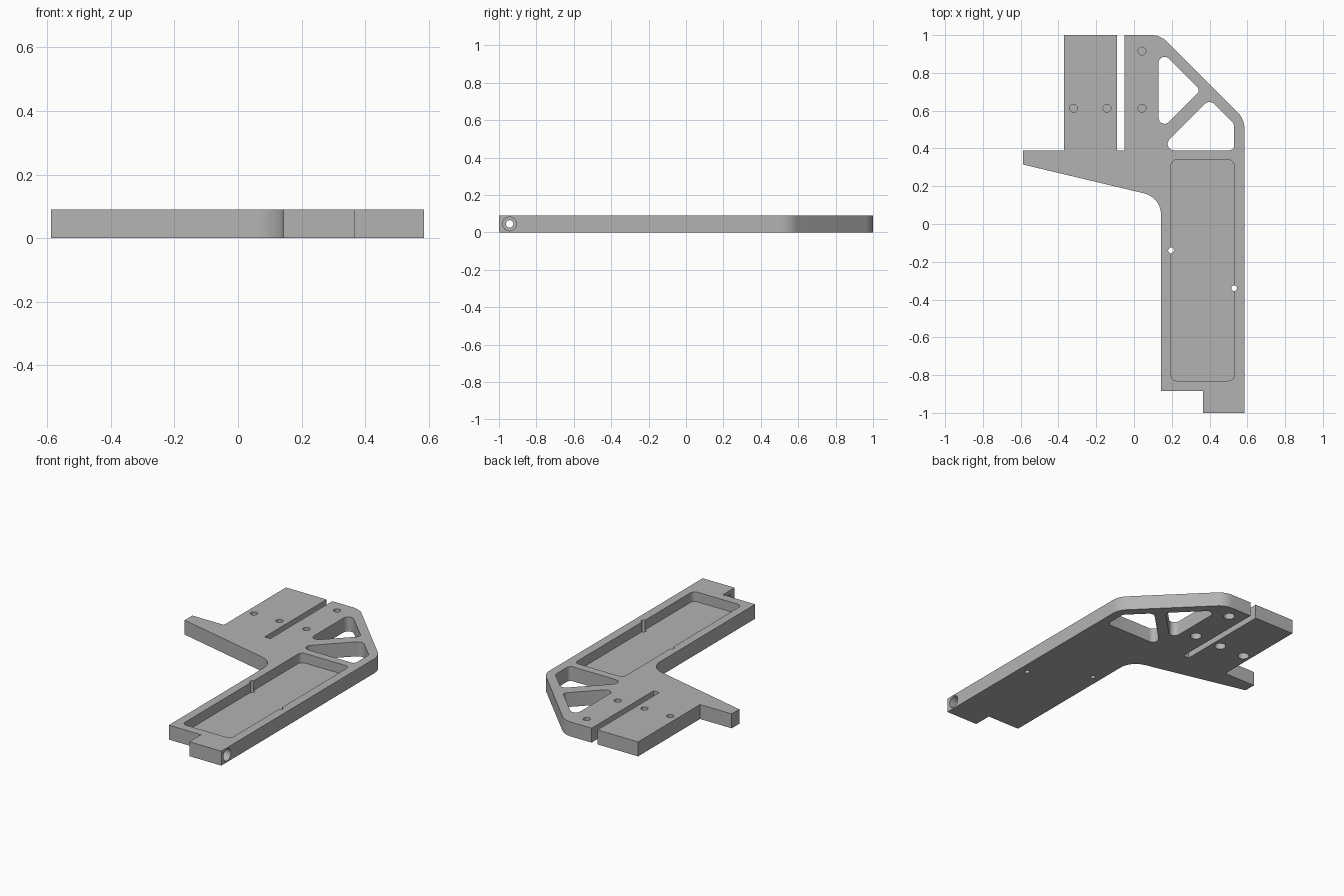
import bpy, bmesh, math
from mathutils import Vector, Matrix

cube = bpy.data.objects.get("Cube")
if cube:
    bpy.data.objects.remove(cube, do_unlink=True)

T = 0.09  # plate thickness

grey = bpy.data.materials.new("plain grey")
grey.use_nodes = True
grey.diffuse_color = (0.45, 0.45, 0.45, 1)
grey.node_tree.nodes["Principled BSDF"].inputs["Base Color"].default_value = (0.45, 0.45, 0.45, 1)


def fillet(corners, steps=8):
    """Turn (x, y[, radius]) corners into an outline with rounded corners."""
    out = []
    for i, c in enumerate(corners):
        p = Vector(c[:2])
        if len(c) < 3:
            out.append(p)
            continue
        a = (Vector(corners[i - 1][:2]) - p).normalized()
        b = (Vector(corners[(i + 1) % len(corners)][:2]) - p).normalized()
        half = a.angle(b) / 2
        centre = p + (a + b).normalized() * c[2] / math.sin(half)
        start = p + a * c[2] / math.tan(half) - centre
        end = p + b * c[2] / math.tan(half) - centre
        sweep = start.angle_signed(end)
        for k in range(steps + 1):
            out.append(centre + Matrix.Rotation(-sweep * k / steps, 2) @ start)
    return out


def finish(name, bm):
    bmesh.ops.recalc_face_normals(bm, faces=bm.faces)
    mesh = bpy.data.meshes.new(name)
    bm.to_mesh(mesh)
    bm.free()
    mesh.materials.append(grey)
    obj = bpy.data.objects.new(name, mesh)
    bpy.context.collection.objects.link(obj)
    return obj


def prism(name, corners, z0, z1):
    bm = bmesh.new()
    face = bm.faces.new([bm.verts.new((p.x, p.y, z0)) for p in fillet(corners)])
    top = bmesh.ops.extrude_face_region(bm, geom=[face])["geom"]
    bmesh.ops.translate(bm, vec=(0, 0, z1 - z0),
                        verts=[v for v in top if isinstance(v, bmesh.types.BMVert)])
    return finish(name, bm)


def drill(name, start, end, r):
    a, b = Vector(start), Vector(end)
    turn = (b - a).to_track_quat('Z', 'Y').to_matrix().to_4x4()
    bm = bmesh.new()
    bmesh.ops.create_cone(bm, cap_ends=True, segments=32, radius1=r, radius2=r,
                          depth=(b - a).length,
                          matrix=Matrix.Translation((a + b) / 2) @ turn)
    return finish(name, bm)


# Plate outline, with the slot, side arm and end notch
plate = prism("bracket_plate", [
    (0.365, -1), (0.585, -1), (0.585, 0.555, 0.12), (0.14, 1, 0.12),
    (-0.05, 1), (-0.05, 0.39), (-0.09, 0.39), (-0.09, 1),
    (-0.37, 1), (-0.37, 0.39), (-0.588, 0.39), (-0.588, 0.315),
    (0.143, 0.141, 0.115), (0.143, -0.885), (0.365, -0.885)], 0, T)

# Triangular windows in the corner brace
cutters = [
    prism("brace_window_cutter", [
        (0.13, 0.485, 0.032), (0.353, 0.708, 0.025), (0.13, 0.93, 0.032)], -0.1, 0.2),
    prism("corner_window_cutter", [
        (0.13, 0.39, 0.034), (0.53, 0.39, 0.025), (0.53, 0.53, 0.035),
        (0.4, 0.66, 0.035)], -0.1, 0.2),
    # Long shallow tray
    prism("tray_cutter", [
        (0.196, -0.83, 0.03), (0.53, -0.83, 0.03),
        (0.53, 0.34, 0.03), (0.196, 0.34, 0.03)], 0.03, 0.2),
]

# Pin holes on the tray edges
for x, y in ((0.196, -0.14), (0.53, -0.34)):
    cutters.append(drill("pin_hole_cutter", (x, y, -0.1), (x, y, 0.2), 0.015))

# Screw holes, wide from below, narrow from above, with a thin web between
for x, y in ((-0.32, 0.613), (-0.143, 0.613), (0.042, 0.613), (0.042, 0.915)):
    cutters.append(drill("screw_hole_cutter", (x, y, 0.052), (x, y, 0.2), 0.021))
    cutters.append(drill("screw_head_cutter", (x, y, -0.1), (x, y, 0.046), 0.033))

# Stepped cross hole through the foot
cutters.append(drill("cross_hole_cutter", (0.3, -0.943, T / 2), (0.7, -0.943, T / 2), 0.02))
cutters.append(drill("cross_head_cutter", (0.47, -0.943, T / 2), (0.7, -0.943, T / 2), 0.037))

bpy.ops.object.select_all(action='DESELECT')
bpy.context.view_layer.objects.active = plate
plate.select_set(True)
for c in cutters:
    mod = plate.modifiers.new(c.name, 'BOOLEAN')
    mod.operation = 'DIFFERENCE'
    mod.solver = 'EXACT'
    mod.object = c
    bpy.ops.object.modifier_apply(modifier=mod.name)
    bpy.data.objects.remove(c, do_unlink=True)
bpy.ops.object.shade_smooth_by_angle(angle=math.radians(30))
